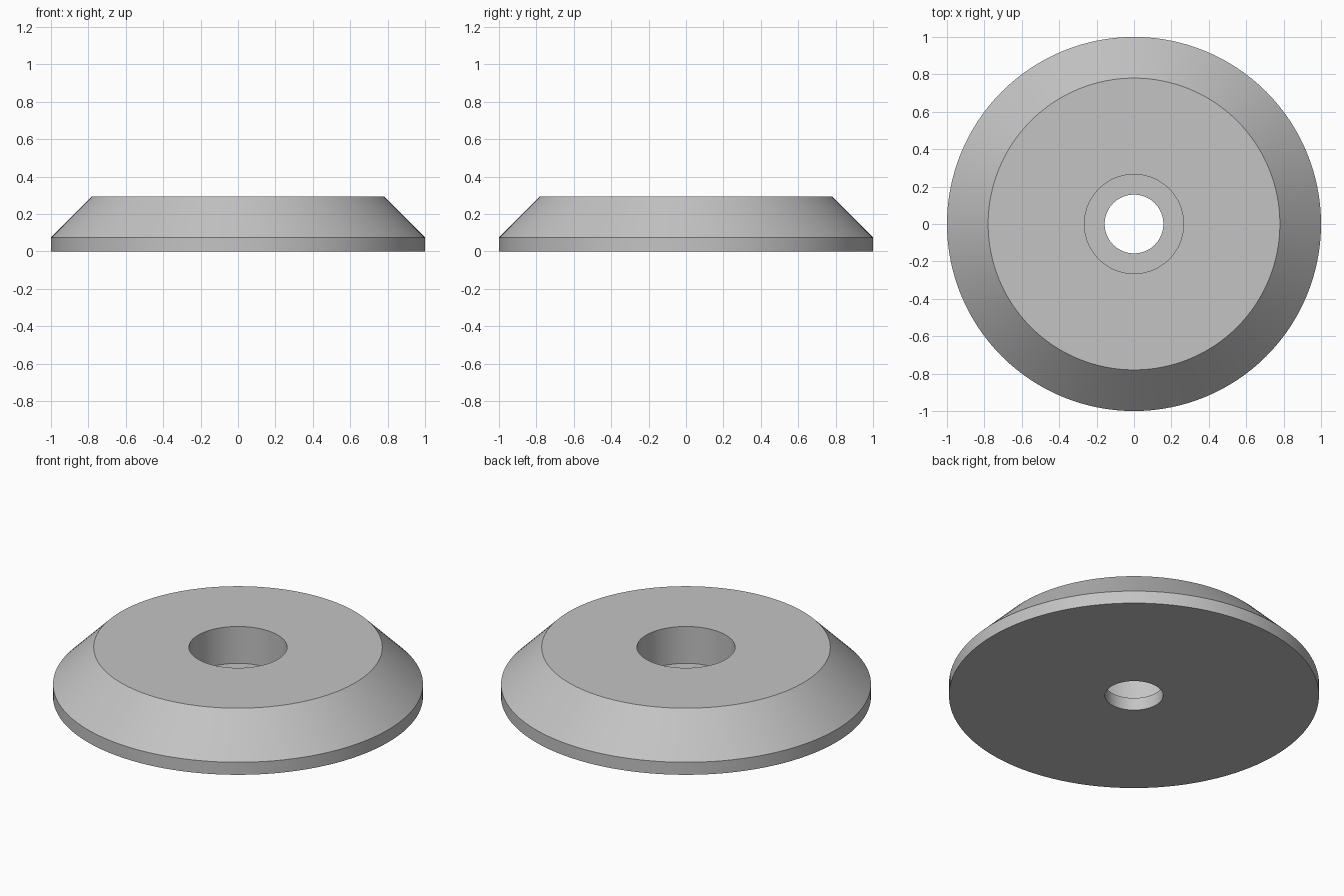
import bpy
import bmesh
import math

cube = bpy.data.objects.get("Cube")
if cube:
    bpy.data.objects.remove(cube, do_unlink=True)

SEGMENTS = 128

# Plain grey metal
grey = bpy.data.materials.new("grey metal")
grey.use_nodes = True
colour = (0.55, 0.55, 0.55, 1)
grey.diffuse_color = colour
grey.node_tree.nodes["Principled BSDF"].inputs["Base Color"].default_value = colour

# Closed cross-section (radius, height): rim, bevel, top, counterbore, through hole
profile = [
    (0.157, 0), (1, 0), (1, 0.075), (0.78, 0.295),
    (0.265, 0.295), (0.265, 0.075), (0.157, 0.075),
]

# Revolve the cross-section around the vertical axis
bm = bmesh.new()
verts = [bm.verts.new((r, 0, z)) for r, z in profile]
edges = [bm.edges.new((a, b)) for a, b in zip(verts, verts[1:] + verts[:1])]
bmesh.ops.spin(bm, geom=verts + edges, cent=(0, 0, 0), axis=(0, 0, 1),
               angle=math.tau, steps=SEGMENTS, use_merge=True)
bmesh.ops.remove_doubles(bm, verts=bm.verts[:], dist=0.0001)
bmesh.ops.recalc_face_normals(bm, faces=bm.faces[:])

mesh = bpy.data.meshes.new("bevelled_washer")
bm.to_mesh(mesh)
bm.free()
mesh.materials.append(grey)
washer = bpy.data.objects.new("bevelled_washer", mesh)
bpy.context.collection.objects.link(washer)

# Smooth round walls with crisp rims
bpy.ops.object.select_all(action="DESELECT")
washer.select_set(True)
bpy.context.view_layer.objects.active = washer
bpy.ops.object.shade_smooth_by_angle(angle=math.radians(30))
